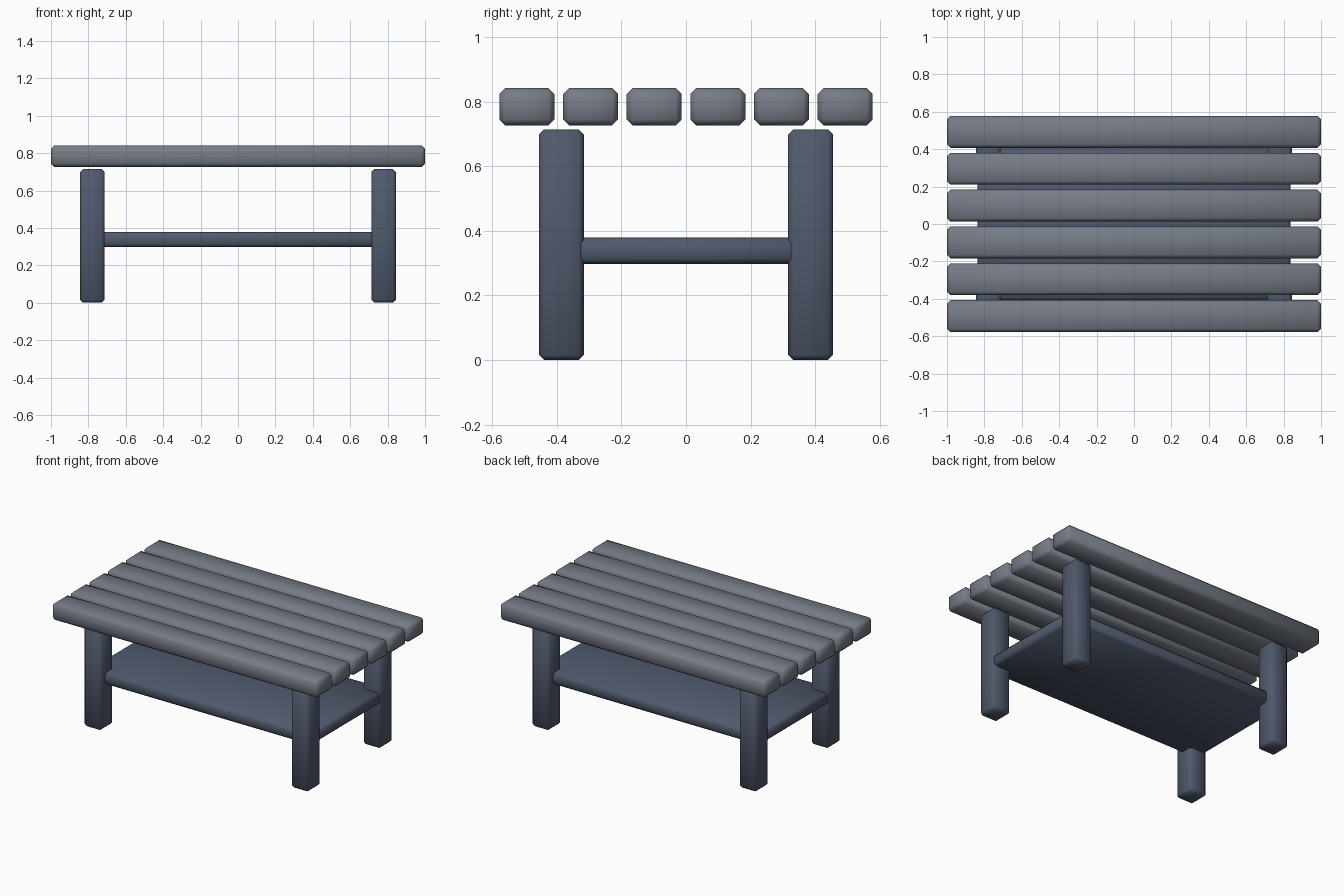
import bpy

if "Cube" in bpy.data.objects:
    bpy.data.objects.remove(bpy.data.objects["Cube"])


def material(name, rgb):
    mat = bpy.data.materials.new(name)
    mat.diffuse_color = (*rgb, 1)
    mat.use_nodes = True
    mat.node_tree.nodes["Principled BSDF"].inputs["Base Color"].default_value = mat.diffuse_color
    return mat


slate = material("slate_grey", (0.18, 0.20, 0.24))
dark = material("dark_slate", (0.08, 0.10, 0.15))


def beam(name, center, size, mat, bevel=0.018):
    """Box with chamfered edges and soft shading."""
    bpy.ops.mesh.primitive_cube_add(size=1, location=center)
    ob = bpy.context.object
    ob.name = name
    ob.scale = size
    bpy.ops.object.transform_apply(location=False, rotation=False, scale=True)
    mod = ob.modifiers.new("chamfer", "BEVEL")
    mod.width = bevel
    mod.segments = 1
    mod.limit_method = 'ANGLE'
    bpy.ops.object.modifier_apply(modifier=mod.name)
    bpy.ops.object.shade_smooth_by_angle(angle=1.05)
    ob.data.materials.append(mat)
    return ob


# Table top: six long slats with narrow gaps
for i in range(6):
    beam(f"top_slat_{i + 1}", (0, (i - 2.5) * 0.197, 0.784),
         (2.0, 0.17, 0.115), slate)

# Four legs, stopping just short of the slats
for sx, xn in ((-1, "left"), (1, "right")):
    for sy, yn in ((-1, "front"), (1, "back")):
        beam(f"{yn}_{xn}_leg", (sx * 0.779, sy * 0.386, 0.357),
             (0.133, 0.139, 0.714), dark, 0.016)

# Lower shelf, set into the legs
beam("lower_shelf", (0, 0, 0.338), (1.676, 0.815, 0.082), dark, 0.016)
